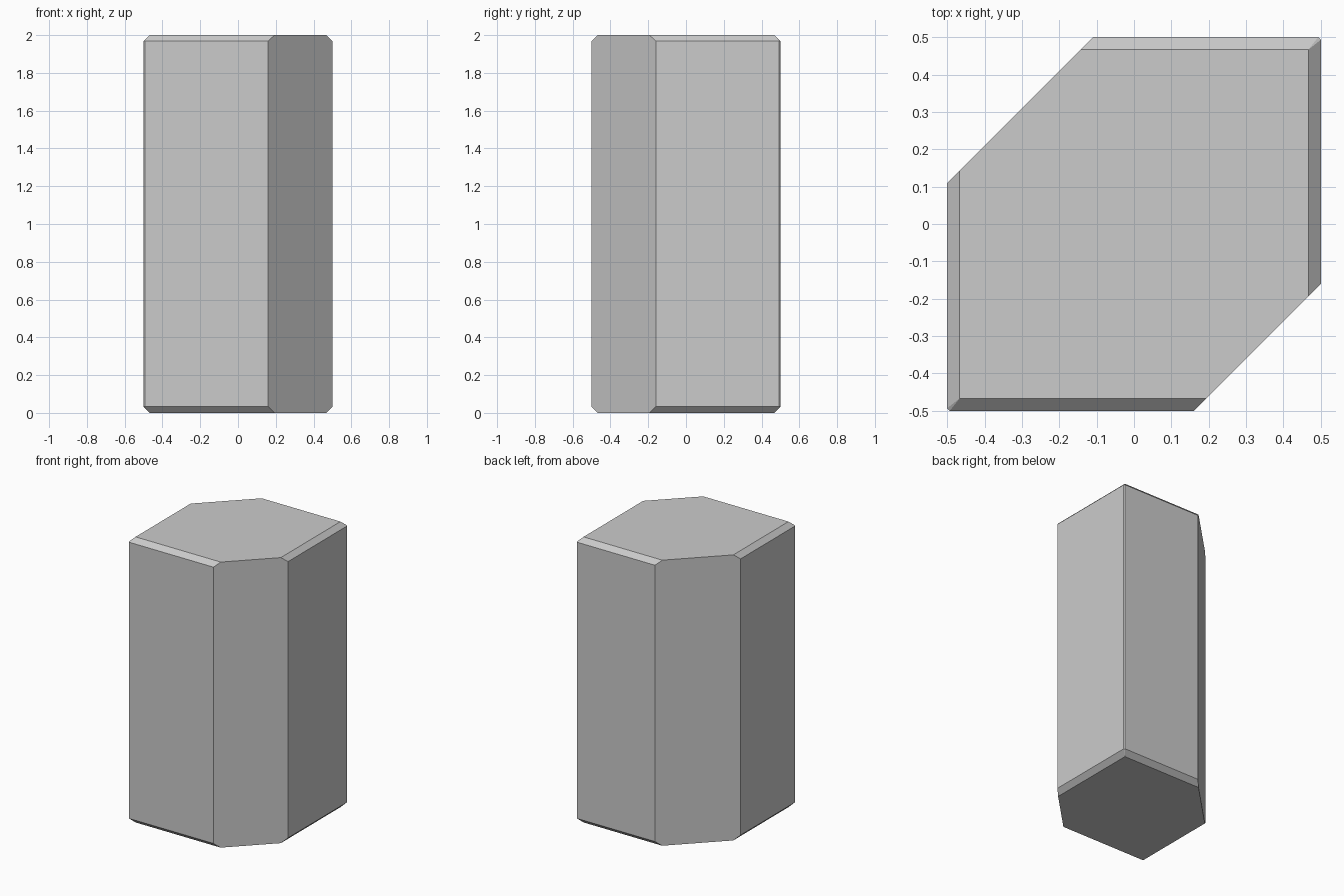
import bpy, bmesh

if "Cube" in bpy.data.objects:
    bpy.data.objects.remove(bpy.data.objects["Cube"])

CUT_FRONT, CUT_BACK = 0.66, 0.61   # |x - y| limit of the two diagonal corner cuts


def section(h, c):
    """Square of half-width h, two corners cut diagonally, two eased by c."""
    f, b = CUT_FRONT - h, CUT_BACK - h
    return [(-h, -h + c), (-h + c, -h), (f, -h), (h, -f),
            (h, h - c), (h - c, h), (-b, h), (-h, b)]


# Block body: stacked sections, inset at both ends for the chamfers
bm = bmesh.new()
rings = []
for z, h, c in ((0, 0.467, 0), (0.033, 0.5, 0.007), (1.968, 0.5, 0.007), (2, 0.467, 0)):
    rings.append([bm.verts.new((x, y, z)) for x, y in section(h, c)])
for lo, hi in zip(rings, rings[1:]):
    for i in range(8):
        j = (i + 1) % 8
        bm.faces.new((lo[i], lo[j], hi[j], hi[i]))
bm.faces.new(rings[0][::-1])
bm.faces.new(rings[-1])

# Merge the sharp end corners and flatten the diagonal cuts into single faces
bmesh.ops.remove_doubles(bm, verts=bm.verts, dist=0.0001)
bmesh.ops.dissolve_limit(bm, angle_limit=0.01, verts=bm.verts, edges=bm.edges)
bmesh.ops.recalc_face_normals(bm, faces=bm.faces)

mesh = bpy.data.meshes.new("chamfered_block")
bm.to_mesh(mesh)
bm.free()
bpy.context.collection.objects.link(bpy.data.objects.new("chamfered_block", mesh))
